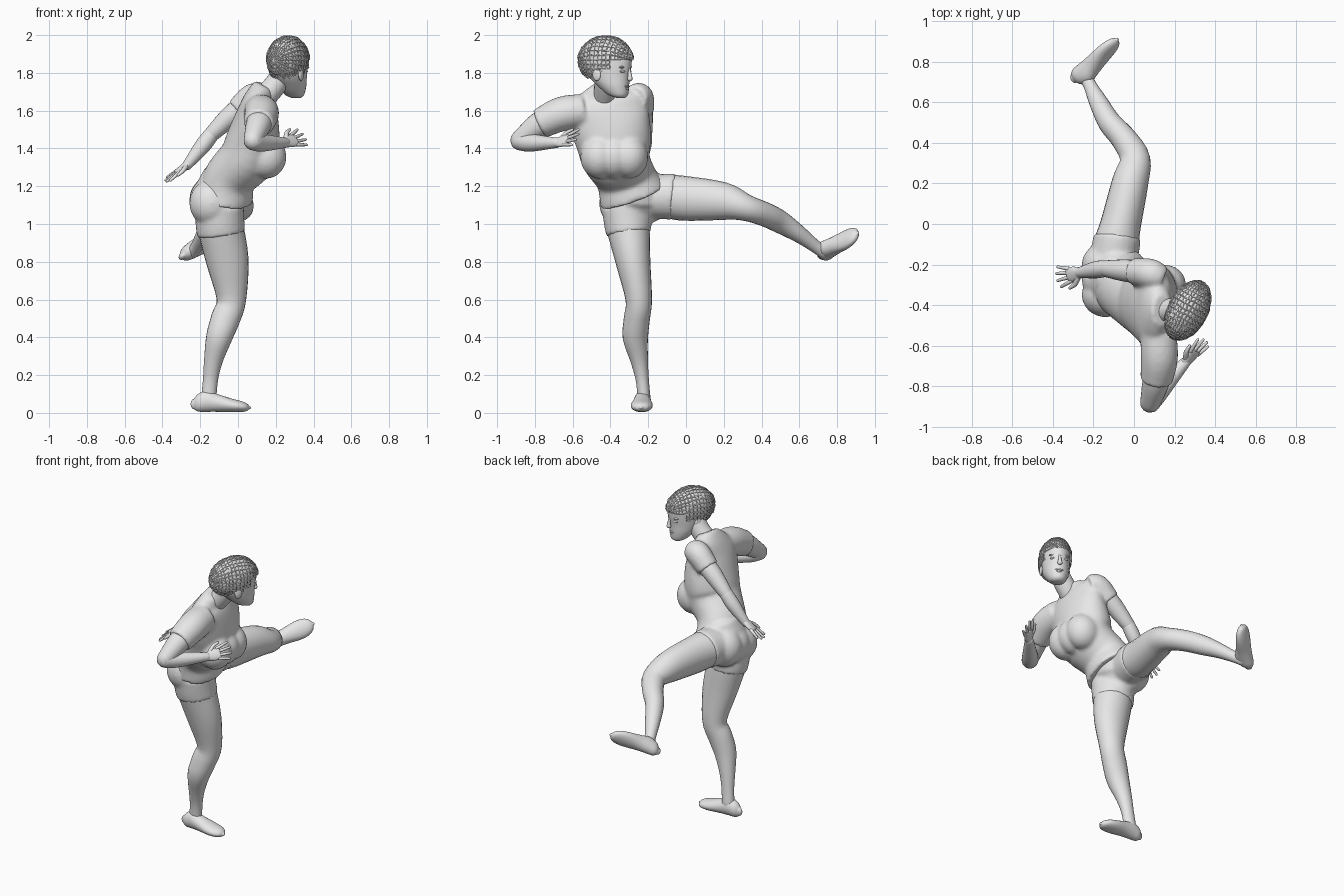
import bpy, bmesh, random
from math import sin, cos, pi, radians
from mathutils import Vector as V, Matrix

random.seed(4)
old = bpy.data.objects.get("Cube")
if old:
    bpy.data.objects.remove(old)

grey = bpy.data.materials.new("plain grey")
grey.use_nodes = True
grey.diffuse_color = (0.8, 0.8, 0.8, 1)
grey.node_tree.nodes["Principled BSDF"].inputs["Base Color"].default_value = (0.8, 0.8, 0.8, 1)

X, Y, Z = V((1, 0, 0)), V((0, 1, 0)), V((0, 0, 1))


def finish(name, bm, angle=50):
    bmesh.ops.recalc_face_normals(bm, faces=bm.faces)
    me = bpy.data.meshes.new(name)
    bm.to_mesh(me)
    bm.free()
    me.materials.append(grey)
    ob = bpy.data.objects.new(name, me)
    bpy.context.collection.objects.link(ob)
    bpy.ops.object.select_all(action='DESELECT')
    ob.select_set(True)
    bpy.context.view_layer.objects.active = ob
    bpy.ops.object.shade_smooth_by_angle(angle=radians(angle))
    return ob


def fuse(parts, rounds):
    """Join overlapping parts into one soft skin."""
    bpy.ops.object.select_all(action='DESELECT')
    for p in parts:
        p.select_set(True)
    bpy.context.view_layer.objects.active = parts[0]
    bpy.ops.object.join()
    skin = parts[0].modifiers.new("skin", 'REMESH')
    skin.mode = 'VOXEL'
    skin.voxel_size = .01
    skin.use_smooth_shade = True
    soft = parts[0].modifiers.new("soften", 'SMOOTH')
    soft.factor = .5
    soft.iterations = rounds


def smooth_rows(rows, steps):
    """Catmull-Rom interpolation of whole rows."""
    rows = [V(r) for r in rows]
    out = []
    for i in range(len(rows) - 1):
        p1, p2 = rows[i], rows[i + 1]
        p0 = rows[i - 1] if i else p1 * 2 - p2
        p3 = rows[i + 2] if i + 2 < len(rows) else p2 * 2 - p1
        for k in range(steps):
            t = k / steps
            out.append((p1 * 2 + (p2 - p0) * t + (p0 * 2 - p1 * 5 + p2 * 4 - p3) * t * t
                        + (p1 * 3 - p0 - p2 * 3 + p3) * t ** 3) / 2)
    return out + [rows[-1]]


def loft(name, rows, ref=Y, axis=None, sides=24, steps=4, cap=True):
    """Oval rings (x, y, z, half width along ref, half depth) along a path."""
    rows = [tuple(r) if len(r) == 5 else (*r, r[3]) for r in rows]
    pts = smooth_rows(rows, steps)
    pos = [V(p[:3]) for p in pts]
    rings = []
    for i, p in enumerate(pts):
        t = axis or (pos[min(i + 1, len(pos) - 1)] - pos[max(i - 1, 0)]).normalized()
        rings.append((pos[i], t, max(p[3], .002), max(p[4], .002)))
    if cap:
        def dome(ring, sign):
            c, t, a, b = ring
            return [(c + t * sign * min(a, b) * sin(q), t, a * cos(q), b * cos(q))
                    for q in (.5, 1, 1.45)]
        rings = dome(rings[0], -1)[::-1] + rings + dome(rings[-1], 1)
    bm = bmesh.new()
    loops = []
    for c, t, a, b in rings:
        u = (ref - t * ref.dot(t)).normalized()
        w = t.cross(u)
        loops.append([bm.verts.new(c + u * a * cos(2 * pi * k / sides) + w * b * sin(2 * pi * k / sides))
                      for k in range(sides)])
    for r, s in zip(loops, loops[1:]):
        for k in range(sides):
            n = (k + 1) % sides
            bm.faces.new((r[k], r[n], s[n], s[k]))
    bm.faces.new(loops[0])
    bm.faces.new(loops[-1])
    return finish(name, bm)


def frame(c, f, s, u):
    return Matrix.Translation(c) @ Matrix((f, s, u)).transposed().to_4x4()


def ball(name, c, radii, axes=(X, Y, Z)):
    bm = bmesh.new()
    bmesh.ops.create_uvsphere(bm, u_segments=24, v_segments=16, radius=1,
                              matrix=frame(V(c), *axes) @ Matrix.Diagonal((*radii, 1)))
    return finish(name, bm)


# Shirt with sleeves
shirt = [loft("shirt", [(-.07, -.28, 1.145, .183, .152), (-.04, -.32, 1.25, .16, .137), (.05, -.37, 1.35, .183, .148),
                        (.08, -.385, 1.45, .203, .142), (.1, -.41, 1.57, .215, .114), (.11, -.415, 1.65, .2, .088),
                        (.12, -.42, 1.69, .15, .07), (.14, -.425, 1.735, .077, .055)], sides=32, cap=False)]
for y in (-.3, -.38, -.46):
    shirt.append(ball("bust", (.15, y, 1.355), (.107, .1, .115)))
shirt.append(loft("left_sleeve", [(.13, -.27, 1.665, .068), (.08, -.245, 1.672, .074), (.0, -.235, 1.6, .068)], cap=False))
shirt.append(loft("right_sleeve", [(.12, -.54, 1.6, .09), (.125, -.66, 1.582, .092), (.11, -.775, 1.53, .08)],
                  ref=X, cap=False))
fuse(shirt, 10)

# Shorts
shorts = [loft("shorts", [(-.08, -.27, 1.2, .15, .135), (-.1, -.275, 1.12, .165, .14), (-.1, -.28, 1.06, .12, .11)]),
          loft("right_shorts_leg", [(-.1, -.33, 1.1, .118, .13), (-.095, -.31, 1, .123, .13),
                                    (-.088, -.303, .945, .118, .128)], cap=False),
          loft("left_shorts_leg", [(-.11, -.22, 1.14, .12, .115), (-.088, -.1, 1.145, .118, .121),
                                   (-.083, -.06, 1.143, .116, .123)], ref=X, cap=False)]
for y, z in ((-.2, 1.13), (-.275, 1.125), (-.35, 1.11)):
    shorts.append(ball("buttocks", (-.14, y, z), (.118, .11, .125)))
fuse(shorts, 8)

# Legs
loft("right_leg", [(-.1, -.33, 1.1, .11, .12), (-.095, -.31, 1, .116, .122), (-.055, -.28, .8, .092, .112),
                   (-.035, -.25, .6, .07, .078), (-.066, -.26, .5, .069, .077), (-.1, -.268, .4, .067, .069),
                   (-.13, -.248, .28, .047, .05), (-.145, -.232, .18, .035, .04), (-.155, -.222, .08, .034, .04)])
loft("left_leg", [(-.11, -.2, 1.14, .11, .11), (-.088, -.1, 1.145, .111, .115), (-.065, 0, 1.135, .1, .118),
                  (-.02, .2, 1.12, .09, .1), (.005, .32, 1.085, .075, .07), (-.05, .42, 1.05, .064, .064),
                  (-.12, .5, 1.01, .057, .06), (-.175, .6, .945, .046, .045), (-.215, .68, .885, .033, .034),
                  (-.24, .73, .85, .032, .034)], ref=X)


def shoe(name, heel, f, up, size=1):
    f = V(f).normalized()
    up = (V(up) - f * f.dot(V(up))).normalized()
    shape = [(.0, .045, .016, .026), (.025, .052, .036, .047), (.07, .06, .044, .056), (.12, .052, .048, .048),
             (.2, .038, .058, .036), (.25, .032, .053, .029), (.28, .028, .036, .021), (.296, .026, .01, .008)]
    loft(name, [(*(V(heel) + f * d * size + up * h), w, t) for d, h, w, t in shape], ref=f.cross(up), axis=f)


shoe("right_shoe", (-.235, -.228, .002), (1, -.03, 0), Z)
shoe("left_shoe", (-.315, .755, .81), (.72, .57, .43), (.47, -.77, .43), 1.05)

# Arms
loft("left_upper_arm", [(.07, -.24, 1.66, .058), (-.04, -.23, 1.57, .055), (-.14, -.22, 1.475, .041)])
loft("left_forearm", [(-.14, -.22, 1.475, .041), (-.19, -.226, 1.41, .042), (-.27, -.24, 1.31, .026)])
loft("right_upper_arm", [(.13, -.66, 1.58, .07), (.11, -.77, 1.53, .068), (.08, -.88, 1.445, .05)], ref=X)
loft("right_forearm", [(.08, -.88, 1.44, .05), (.13, -.82, 1.43, .047), (.25, -.685, 1.43, .027)], ref=Z)


def hand(name, wrist, d, thumb):
    wrist, d = V(wrist), V(d).normalized()
    s = (V(thumb) - d * d.dot(V(thumb))).normalized()
    palm = [(0, .026, .022), (.035, .036, .018), (.075, .038, .014)]
    loft(name + "_palm", [(*(wrist + d * k), a, b) for k, a, b in palm], ref=s)
    for i, length in enumerate((.062, .078, .082, .072)):
        off = (i - 1.5) * .021
        base = wrist + d * .07 + s * off
        tip = base + (d + s * off * 9).normalized() * length
        loft(f"{name}_finger_{i + 1}", [(*base, .011), (*tip, .007)], ref=s, sides=10, steps=2)
    base = wrist + d * .025 + s * .022
    loft(name + "_thumb", [(*base, .014), (*(base + d * .03 + s * .03), .012),
                           (*(base + d * .065 + s * .043), .008)], ref=d.cross(s), sides=10)


hand("left_hand", (-.262, -.24, 1.32), (-.11, -.02, -.085), (.1, -.95, -.2))
hand("right_hand", (.25, -.685, 1.43), (.64, .69, .2), (-.5, .3, .75))

# Neck and head, turned toward the kick
loft("neck", [(.13, -.43, 1.66, .062), (.2, -.425, 1.74, .06), (.25, -.425, 1.82, .058)])
F = V((.47, .88, 0)).normalized()
S = Z.cross(F)
MID = V((.265, -.425, 0))


def at(f, s, z):
    return MID + F * f + S * s + Z * z


skull = [(1.668, .09, .022, .028), (1.685, .073, .055, .05), (1.73, .047, .086, .071), (1.78, .022, .115, .081),
         (1.84, .012, .135, .086), (1.9, .008, .14, .086), (1.95, -.002, .118, .072), (1.975, -.005, .07, .045)]
loft("head", [(*at(f, 0, z), w, d) for z, f, d, w in skull], ref=S, axis=Z, cap=False)
loft("nose", [(*at(.137, 0, 1.825), .008), (*at(.145, 0, 1.79), .01), (*at(.146, 0, 1.768), .016, .013)], ref=S, sides=12)
ball("upper_lip", at(.124, 0, 1.729), (.013, .026, .007), (F, S, Z))
ball("lower_lip", at(.122, 0, 1.717), (.014, .022, .008), (F, S, Z))
for side, k in (("left", 1), ("right", -1)):
    ball(side + "_eye", at(.119, .036 * k, 1.808), (.013, .019, .008), (F, S, Z))
    ball(side + "_brow", at(.119, .037 * k, 1.83), (.013, .026, .007), (F, S, Z))
    ball(side + "_ear", at(-.01, .083 * k, 1.79), (.024, .01, .032), (F, S, Z))

# Braided hair: a cap trimmed to the hairline, with raised woven strands
bm = bmesh.new()
bmesh.ops.create_uvsphere(bm, u_segments=30, v_segments=20, radius=1)
bmesh.ops.transform(bm, verts=bm.verts, matrix=frame(at(0, 0, 1.868), Z, S, -F) @ Matrix.Diagonal((.126, .096, .156, 1)))


def below_hairline(face):
    p = face.calc_center_median() - MID
    f = p.dot(F)
    limit = 1.87 if f > .08 else 1.83 if f > .03 else 1.78
    return p.z < limit


bmesh.ops.delete(bm, geom=[f for f in bm.faces if below_hairline(f)], context='FACES')
for v in bm.verts:
    v.co += V([random.uniform(-.003, .003) for _ in range(3)])
hair = finish("hair", bm, 30)
wire = hair.modifiers.new("strands", 'WIREFRAME')
wire.thickness = .009
wire.use_replace = False
wire.use_even_offset = False
wire.use_boundary = False
